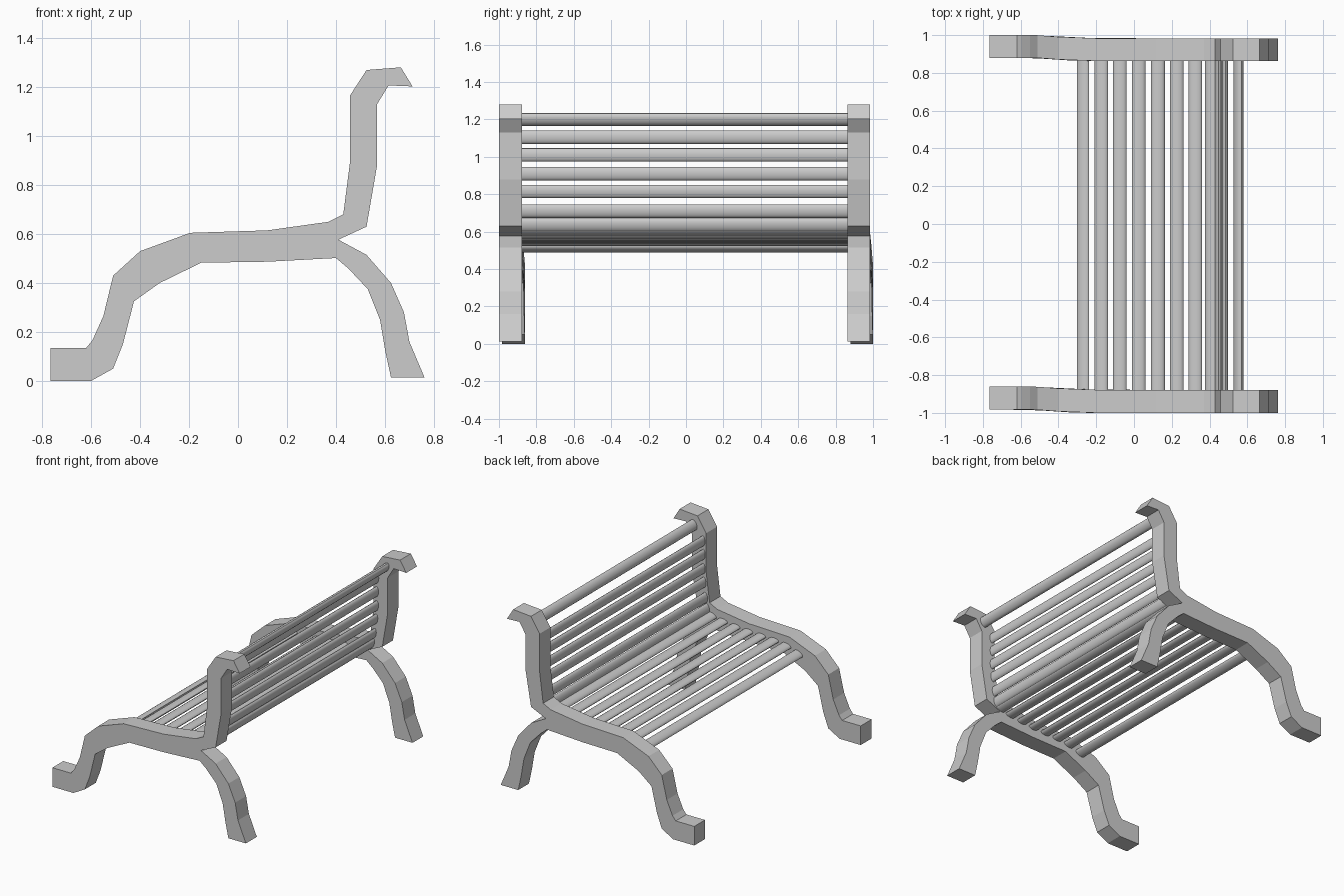
import bpy, bmesh
from math import sin, cos, tau, radians

if "Cube" in bpy.data.objects:
    bpy.data.objects.remove(bpy.data.objects["Cube"])

# Side silhouette (x, z): front foot, seat, backrest hook, rear leg, underside
PROFILE = [(-.765, .135), (-.62, .135), (-.595, .165), (-.55, .265), (-.51, .43),
           (-.40, .53), (-.195, .605), (.12, .615), (.37, .65), (.43, .68),
           (.457, .89), (.457, 1.165), (.525, 1.27), (.665, 1.281), (.713, 1.203),
           (.615, 1.207), (.568, 1.13), (.568, .88), (.525, .63), (.41, .577),
           (.525, .515), (.625, .40), (.678, .28), (.70, .16), (.762, .014),
           (.625, .014), (.602, .12), (.58, .25), (.53, .375), (.45, .46),
           (.40, .502), (.12, .487), (-.15, .483), (-.32, .40), (-.425, .325),
           (-.47, .15), (-.51, .05), (-.60, 0), (-.765, 0)]


def finish(bm, name):
    bmesh.ops.recalc_face_normals(bm, faces=bm.faces)
    mesh = bpy.data.meshes.new(name)
    bm.to_mesh(mesh)
    bm.free()
    obj = bpy.data.objects.new(name, mesh)
    bpy.context.collection.objects.link(obj)
    return obj


def prism(name, outline, y0, y1, splay=0.0):
    """Extrude an x/z outline along y; splay shifts the front foot sideways."""
    bm = bmesh.new()
    rings = []
    for y in (y0, y1):
        ring = []
        for x, z in outline:
            t = min(1, max(0, (-x - .3) / .22))
            ring.append(bm.verts.new((x, y + splay * t, z)))
        rings.append(ring)
        bm.faces.new(ring)
    a, b = rings
    for i in range(len(a)):
        j = (i + 1) % len(a)
        bm.faces.new((a[i], a[j], b[j], b[i]))
    return finish(bm, name)


def slat(name, x, z, angle, width=.072, thick=.032, sides=14):
    """Flattened rod running between the side frames."""
    c, s = cos(radians(angle)), sin(radians(angle))
    pts = []
    for i in range(sides):
        u, v = width / 2 * cos(tau * i / sides), thick / 2 * sin(tau * i / sides)
        pts.append((x + u * c - v * s, z + u * s + v * c))
    obj = prism(name, pts, -.9, .89)
    bpy.context.view_layer.objects.active = obj
    obj.select_set(True)
    bpy.ops.object.shade_smooth_by_angle(angle=radians(40))
    obj.select_set(False)


# Side frames
prism("right_side_frame", PROFILE, -1.0, -.878, .017)
prism("left_side_frame", PROFILE, .863, .983, .017)

# Seat slats
for i, (x, z, a) in enumerate([(-.27, .51, 25), (-.173, .54, 14), (-.075, .552, 5),
                               (.025, .556, 2), (.127, .56, 3), (.226, .568, 5),
                               (.325, .58, 7), (.41, .598, 20)]):
    slat(f"seat_slat_{i + 1}", x, z, a)

# Backrest slats
for i, (x, z, a) in enumerate([(.447, .635, 75), (.462, .71, 82), (.474, .815, 84),
                               (.48, .91, 88), (.48, 1.01, 90), (.482, 1.105, 88)]):
    slat(f"back_slat_{i + 1}", x, z, a)
slat("top_rail", .553, 1.2, 62, .074, .045)
